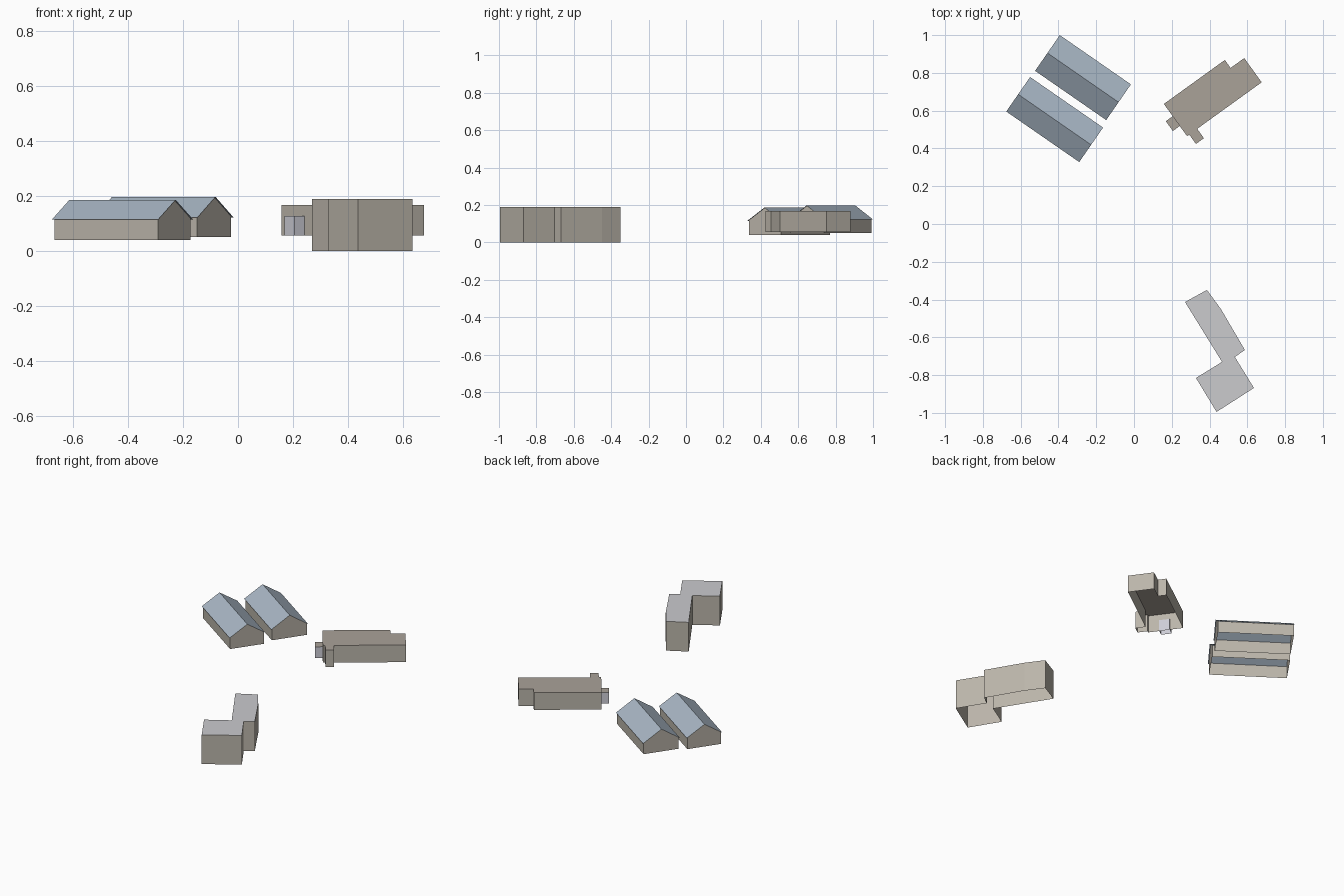
import bpy, bmesh, math
from mathutils import Matrix, Vector

cube = bpy.data.objects.get("Cube")
if cube:
    bpy.data.objects.remove(cube, do_unlink=True)


def material(name, rgb):
    lin = [((c / 255 + 0.055) / 1.055) ** 2.4 for c in rgb] + [1.0]
    m = bpy.data.materials.new(name)
    m.use_nodes = True
    m.diffuse_color = lin
    m.node_tree.nodes["Principled BSDF"].inputs["Base Color"].default_value = lin
    return m


WALL = material("beige wall", (187, 181, 170))
BROWN = material("brown flat roof", (170, 162, 153))
GREY = material("grey flat roof", (203, 203, 206))
BLUE = material("blue pitched roof", (168, 182, 196))
PALE = material("pale grey wall", (205, 205, 214))


def finish(name, bm, mats, matrix=Matrix()):
    mesh = bpy.data.meshes.new(name)
    bm.normal_update()
    bm.to_mesh(mesh)
    bm.free()
    for m in mats:
        mesh.materials.append(m)
    ob = bpy.data.objects.new(name, mesh)
    ob.matrix_world = matrix
    bpy.context.scene.collection.objects.link(ob)


def flat_block(name, outline, z0, z1, wall, roof, matrix=Matrix()):
    """Walls around a counter-clockwise outline with a flat roof, open below."""
    bm = bmesh.new()
    low = [bm.verts.new((x, y, z0)) for x, y in outline]
    top = [bm.verts.new((x, y, z1)) for x, y in outline]
    for i in range(len(outline)):
        j = (i + 1) % len(outline)
        bm.faces.new((low[i], low[j], top[j], top[i]))
    bm.faces.new(top).material_index = 1
    finish(name, bm, (wall, roof), matrix)


def barn(name, centre, length, width, z0, eave, ridge):
    place = Matrix.Translation((*centre, 0)) @ Matrix.Rotation(math.radians(-34.7), 4, "Z")
    over, drop = 0.006, 0.001
    slope = (ridge - eave) / (width / 2)
    hx, hy = length / 2 - over, width / 2 - over
    side = eave + over * slope - drop
    # walls with pointed gables, open below
    bm = bmesh.new()
    profile = [(-hy, z0), (hy, z0), (hy, side), (0, ridge - drop), (-hy, side)]
    ends = [[bm.verts.new((x, y, z)) for y, z in profile] for x in (-hx, hx)]
    bm.faces.new(ends[0][::-1])
    bm.faces.new(ends[1])
    for i, j in ((1, 2), (4, 0)):
        bm.faces.new((ends[0][i], ends[0][j], ends[1][j], ends[1][i]))
    finish(name + "_walls", bm, (WALL,), place)
    # thin pitched roof sheets
    bm = bmesh.new()
    hx, hy = length / 2, width / 2
    rows = [[bm.verts.new((x, y, z)) for x in (-hx, hx)]
            for y, z in ((-hy, eave), (0, ridge), (hy, eave))]
    for a, b in zip(rows, rows[1:]):
        bm.faces.new((a[0], a[1], b[1], b[0]))
    finish(name + "_roof", bm, (BLUE,), place)


barn("back_barn", (-0.27, 0.775), 0.458, 0.23, 0.05, 0.122, 0.197)
barn("front_barn", (-0.42, 0.553), 0.47, 0.222, 0.04, 0.115, 0.186)

# long house with a stepped end and a small porch, in its own turned frame
turn = Matrix.Rotation(math.radians(35.8), 4, "Z")
flat_block("long_house",
           [(0.50, 0.213), (0.514, 0.213), (0.514, 0.152), (0.566, 0.152), (0.566, 0.213),
            (0.987, 0.213), (0.987, 0.371), (0.898, 0.371), (0.898, 0.423), (0.50, 0.423)],
           0.056, 0.167, WALL, BROWN, turn)
flat_block("house_annex",
           [(0.455, 0.279), (0.502, 0.279), (0.502, 0.343), (0.455, 0.343)],
           0.056, 0.128, PALE, BROWN, turn)

# angled building with a bent wing
flat_block("angled_building",
           [(0.27, -0.413), (0.466, -0.73), (0.328, -0.815), (0.437, -0.995), (0.635, -0.868),
            (0.534, -0.704), (0.587, -0.667), (0.46, -0.45), (0.386, -0.349)],
           0.0, 0.189, WALL, GREY)
